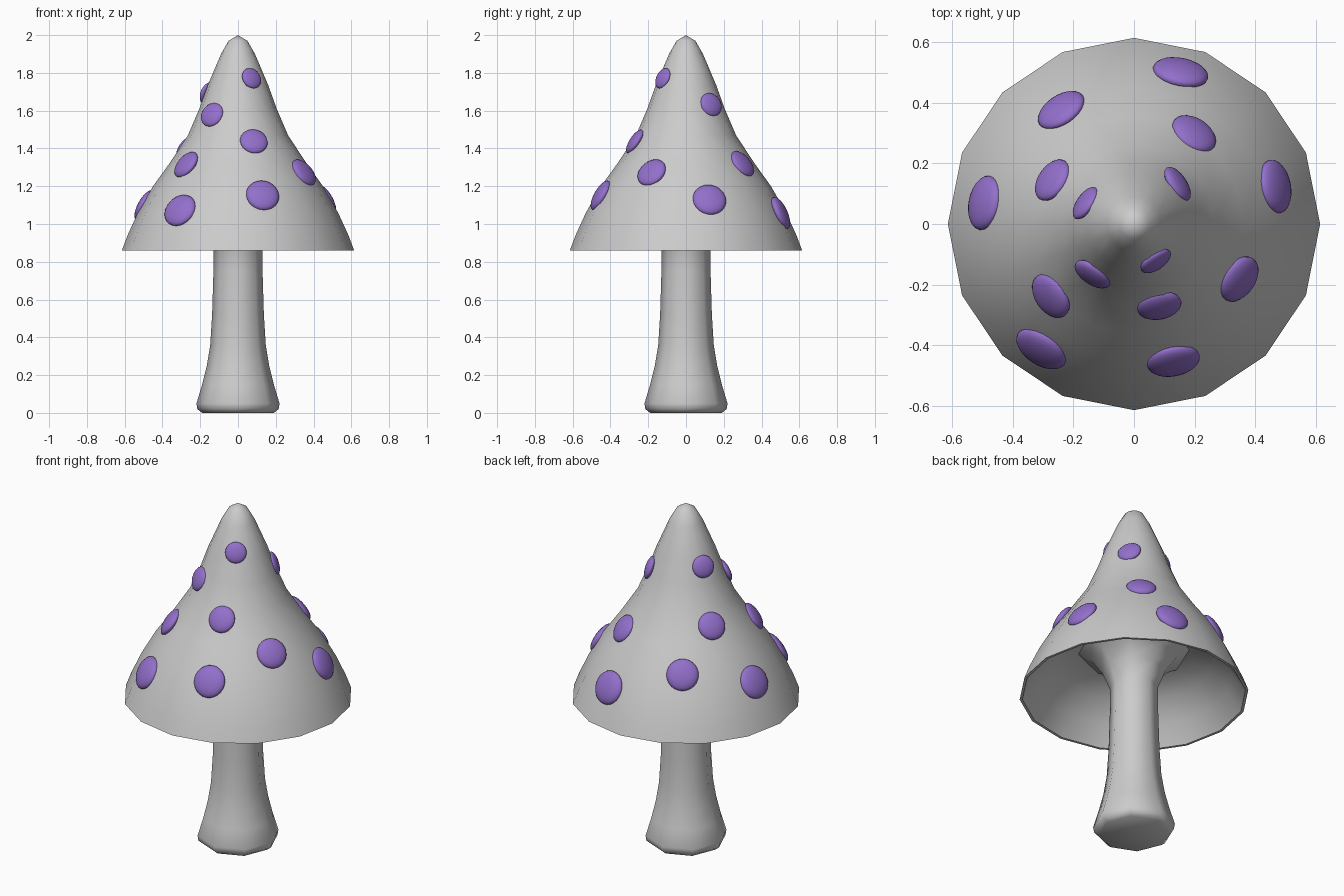
import bpy, bmesh, math
from mathutils import Vector
from mathutils.bvhtree import BVHTree

if "Cube" in bpy.data.objects:
    bpy.data.objects.remove(bpy.data.objects["Cube"])


def make_material(name, colour):
    mat = bpy.data.materials.new(name)
    mat.use_nodes = True
    mat.diffuse_color = colour
    bsdf = next(n for n in mat.node_tree.nodes if n.type == 'BSDF_PRINCIPLED')
    bsdf.inputs["Base Color"].default_value = colour
    return mat


grey = make_material("pale grey", (0.6, 0.6, 0.6, 1))
purple = make_material("purple", (0.29, 0.16, 0.6, 1))


def finish(bm, name, mat, angle):
    """Turn a bmesh into a smooth shaded object that keeps sharp rims."""
    bmesh.ops.recalc_face_normals(bm, faces=bm.faces)
    mesh = bpy.data.meshes.new(name)
    bm.to_mesh(mesh)
    mesh.materials.append(mat)
    obj = bpy.data.objects.new(name, mesh)
    bpy.context.collection.objects.link(obj)
    bpy.ops.object.select_all(action='DESELECT')
    obj.select_set(True)
    bpy.context.view_layer.objects.active = obj
    bpy.ops.object.shade_smooth_by_angle(angle=math.radians(angle))
    return obj


def lathe(profile, sides):
    """Revolve (radius, height) points around the z axis."""
    bm = bmesh.new()
    verts = [bm.verts.new((r, 0, z)) for r, z in profile]
    edges = [bm.edges.new(pair) for pair in zip(verts, verts[1:])]
    bmesh.ops.spin(bm, geom=verts + edges, axis=(0, 0, 1), cent=(0, 0, 0),
                   angle=math.tau, steps=sides, use_merge=True)
    bmesh.ops.remove_doubles(bm, verts=bm.verts, dist=0.0005)
    return bm


# Cap: pointed bell outside, hollow underside
cap_outside = [(0, 2), (0.05, 1.97), (0.09, 1.9), (0.16, 1.735), (0.205, 1.61),
               (0.265, 1.47), (0.36, 1.325), (0.45, 1.2), (0.53, 1.06), (0.585, 0.94), (0.615, 0.86)]
cap_underside = [(0.6, 0.86), (0.53, 0.97), (0.43, 1.07), (0.32, 1.12), (0.2, 1.14), (0, 1.14)]
cap_bm = lathe(cap_outside + cap_underside, 16)
finish(cap_bm, "cap", grey, 50)
cap_surface = BVHTree.FromBMesh(cap_bm)

# Stem: splayed foot, slim shaft, flared top inside the cap
stem_profile = [(0, 0), (0.19, 0), (0.215, 0.02), (0.22, 0.05), (0.19, 0.15), (0.165, 0.25),
                (0.147, 0.36), (0.137, 0.52), (0.13, 0.75), (0.13, 0.9),
                (0.17, 1.0), (0.23, 1.08), (0.3, 1.125)]
finish(lathe(stem_profile, 8), "stem", grey, 52)

# Spots: flattened domes lying on the cap, smaller toward the tip
spots = [(0.155, 0.505, 1.06), (-0.24, 0.375, 1.19), (0.2, 0.3, 1.32),
         (0.47, 0.125, 1.13), (0.14, 0.13, 1.63), (-0.27, 0.145, 1.4),
         (-0.495, 0.07, 1.1), (-0.155, 0.065, 1.69), (0.07, -0.12, 1.77),
         (-0.14, -0.17, 1.58), (0.345, -0.18, 1.27), (-0.27, -0.235, 1.31),
         (0.085, -0.275, 1.44), (-0.305, -0.41, 1.07), (0.13, -0.45, 1.15)]
for i, place in enumerate(spots):
    point, normal, _, _ = cap_surface.find_nearest(Vector(place))
    radius = 0.093 - 0.05 * (place[2] - 1.06)
    bm = bmesh.new()
    bmesh.ops.create_uvsphere(bm, u_segments=24, v_segments=12, radius=radius)
    bmesh.ops.scale(bm, vec=(1, 1, 0.36), verts=bm.verts)
    spot = finish(bm, f"spot_{i + 1}", purple, 60)
    spot.location = point
    spot.rotation_euler = normal.to_track_quat('Z', 'Y').to_euler()
    bm.free()
